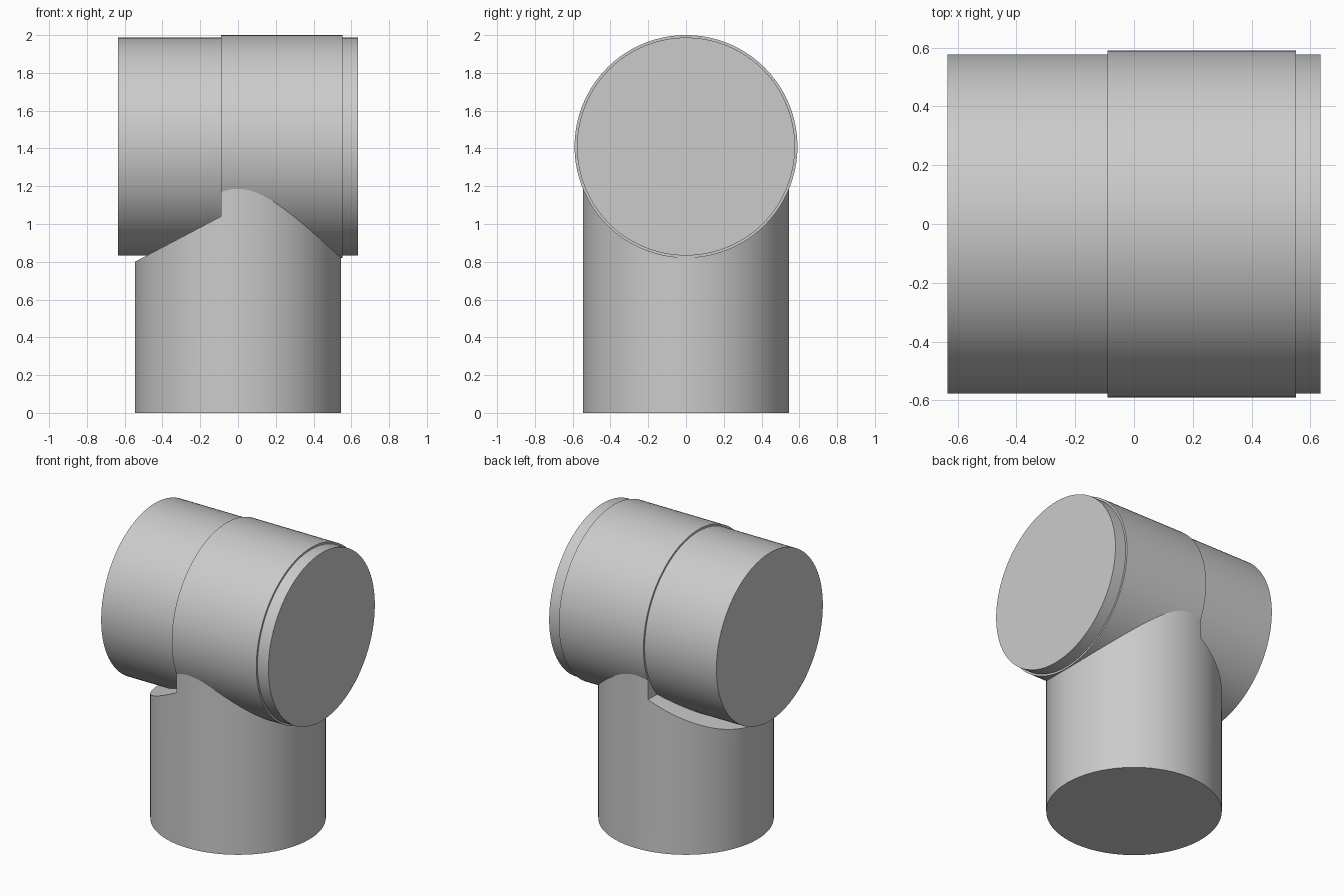
import bpy
import bmesh
import math
from mathutils import Matrix

cube = bpy.data.objects.get("Cube")
if cube:
    bpy.data.objects.remove(cube, do_unlink=True)

SEGMENTS = 128
AXIS_Z = 1.41          # height of the barrel's axis
BARREL_R, SLEEVE_R, COLUMN_R = 0.577, 0.59, 0.546

grey = bpy.data.materials.new("plain grey")
grey.use_nodes = True
colour = (0.6, 0.6, 0.6, 1)
grey.diffuse_color = colour
grey.node_tree.nodes["Principled BSDF"].inputs["Base Color"].default_value = colour


def make_object(name, bm):
    bmesh.ops.recalc_face_normals(bm, faces=bm.faces)
    mesh = bpy.data.meshes.new(name)
    bm.to_mesh(mesh)
    bm.free()
    mesh.materials.append(grey)
    obj = bpy.data.objects.new(name, mesh)
    bpy.context.collection.objects.link(obj)
    return obj


def activate(obj):
    bpy.ops.object.select_all(action='DESELECT')
    obj.select_set(True)
    bpy.context.view_layer.objects.active = obj


def smooth(obj):
    activate(obj)
    bpy.ops.object.shade_smooth_by_angle(angle=math.radians(30))


def lathe(name, profile, matrix):
    """Turn (height, radius) pairs around z, cap both ends, then place."""
    bm = bmesh.new()
    rings = []
    for h, r in profile:
        ring = bmesh.ops.create_circle(bm, segments=SEGMENTS, radius=r,
                                       matrix=Matrix.Translation((0, 0, h)))
        rings.append(ring["verts"])
    for low, high in zip(rings, rings[1:]):
        for i in range(SEGMENTS):
            j = (i + 1) % SEGMENTS
            bm.faces.new((low[i], low[j], high[j], high[i]))
    bm.faces.new(rings[0])
    bm.faces.new(rings[-1])
    bm.transform(matrix)
    return make_object(name, bm)


# Horizontal barrel with a slightly wider sleeve
along_x = Matrix.Translation((0, 0, AXIS_Z)) @ Matrix.Rotation(math.pi / 2, 4, 'Y')
barrel = lathe("barrel", [(-0.635, BARREL_R), (-0.09, BARREL_R),
                          (-0.09, SLEEVE_R), (0.552, SLEEVE_R),
                          (0.552, BARREL_R), (0.635, BARREL_R)], along_x)

# Upright column reaching into the sleeve
column = lathe("column", [(0, COLUMN_R), (1.2, COLUMN_R)], Matrix.Identity(4))

# Wedge that cuts the sloping shoulder beside the sleeve
bm = bmesh.new()
outline = [(-0.09, 1.04), (-0.09, 1.5), (-0.8, 1.5), (-0.8, 0.666)]
face = bm.faces.new([bm.verts.new((x, -1, z)) for x, z in outline])
sweep = bmesh.ops.extrude_face_region(bm, geom=[face])
moved = [v for v in sweep["geom"] if isinstance(v, bmesh.types.BMVert)]
bmesh.ops.translate(bm, verts=moved, vec=(0, 2, 0))
cutter = make_object("shoulder_cutter", bm)
cutter.hide_render = True

cut = column.modifiers.new("shoulder", 'BOOLEAN')
cut.operation = 'DIFFERENCE'
cut.solver = 'EXACT'
cut.object = cutter
activate(column)
bpy.ops.object.modifier_apply(modifier=cut.name)
bpy.data.objects.remove(cutter, do_unlink=True)

for part in (barrel, column):
    smooth(part)
